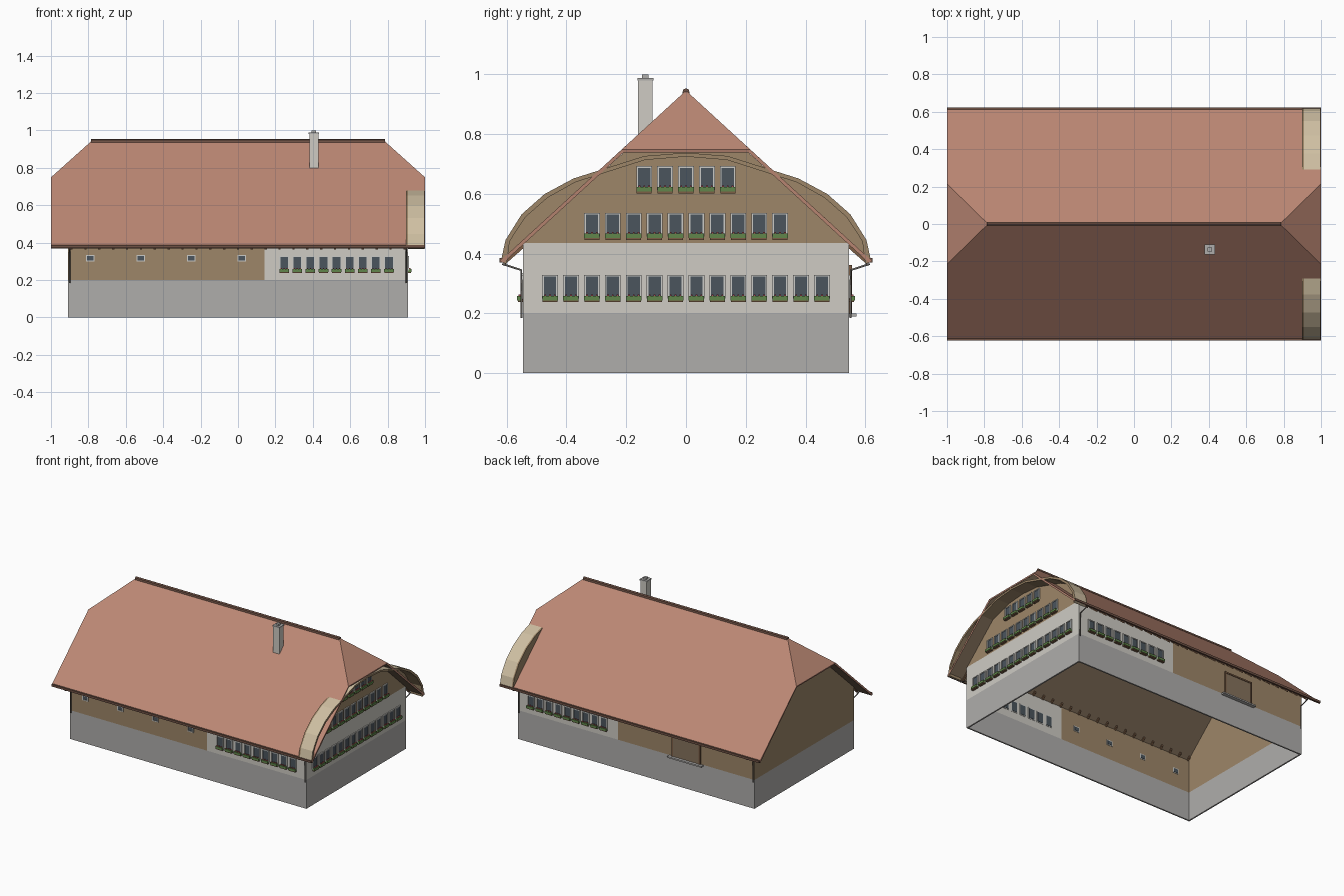
import bpy, bmesh
from mathutils import Matrix, Vector

if "Cube" in bpy.data.objects:
    bpy.data.objects.remove(bpy.data.objects["Cube"])

WX, WY = 0.908, 0.546          # outer wall half sizes
COL = {
    "concrete": (0.43, 0.42, 0.41), "plaster": (0.62, 0.60, 0.55), "wood": (0.34, 0.24, 0.14),
    "tile": (0.50, 0.245, 0.175), "ridge": (0.16, 0.085, 0.06), "cream": (0.62, 0.52, 0.36),
    "glass": (0.07, 0.09, 0.11), "frame": (0.60, 0.60, 0.57), "planter": (0.20, 0.11, 0.06),
    "leaf": (0.12, 0.24, 0.07), "flower": (0.40, 0.06, 0.08), "metal": (0.12, 0.11, 0.10),
    "lining": (0.24, 0.17, 0.11),
}
MAT = {}
for n, c in COL.items():
    MAT[n] = bpy.data.materials.new(n)
    MAT[n].diffuse_color = (*c, 1)


def finish(name, bm, *mats):
    me = bpy.data.meshes.new(name)
    bm.to_mesh(me)
    bm.free()
    ob = bpy.data.objects.new(name, me)
    for m in mats:
        me.materials.append(MAT[m])
    bpy.context.collection.objects.link(ob)
    return ob


def add_box(bm, x0, x1, y0, y1, z0, z1):
    m = Matrix.Translation(((x0 + x1) / 2, (y0 + y1) / 2, (z0 + z1) / 2))
    m = m @ Matrix.Diagonal((abs(x1 - x0), abs(y1 - y0), abs(z1 - z0), 1))
    bmesh.ops.create_cube(bm, size=1, matrix=m)


def box(name, mat, *ext):
    bm = bmesh.new()
    add_box(bm, *ext)
    return finish(name, bm, mat)


def add_prism(bm, pts, x0, x1):
    """Extrude a (y, z) outline along x."""
    a = [bm.verts.new((x0, y, z)) for y, z in pts]
    b = [bm.verts.new((x1, y, z)) for y, z in pts]
    fs = [bm.faces.new(a), bm.faces.new(b[::-1])]
    for i in range(len(pts)):
        j = (i + 1) % len(pts)
        fs.append(bm.faces.new((a[j], a[i], b[i], b[j])))
    bmesh.ops.recalc_face_normals(bm, faces=fs)


def prism(name, mat, pts, x0, x1):
    bm = bmesh.new()
    add_prism(bm, pts, x0, x1)
    return finish(name, bm, mat)


def mirror_y(half):
    """Right half outline, ordered outside to middle, made symmetric."""
    return half + [(-y, z) for y, z in reversed(half) if y > 1e-6]


# Walls: open-bottomed shell with concrete base, plaster and timber above
T, EAVE = 0.01, 0.43
for s, side in ((-1, "front"), (1, "back")):
    y0, y1 = s * WY, s * (WY - T)
    box(side + "_base", "concrete", -WX, WX, y0, y1, 0, 0.2)
    box(side + "_timber_wall", "wood", -WX, 0.142, y0, y1, 0.2, EAVE)
    box(side + "_plaster_wall", "plaster", 0.142, WX, y0, y1, 0.2, EAVE)
for s, side in ((-1, "left"), (1, "right")):
    box(side + "_base", "concrete", s * (WX - T), s * WX, -WY, WY, 0, 0.2)
box("right_plaster_wall", "plaster", WX - T, WX, -WY, WY, 0.2, 0.436)
prism("left_gable", "wood", mirror_y([(WY, 0.2), (WY, 0.43), (0.125, 0.815)]), -WX, -WX + T)

# Curved arch under the right gable overhang
OUTER = [(0.62, 0.372), (0.604, 0.446), (0.55, 0.532), (0.473, 0.60), (0.376, 0.652),
         (0.275, 0.684), (0.14, 0.727), (0, 0.738)]
INNER = [(0.600, 0.366), (0.590, 0.442), (0.538, 0.522), (0.464, 0.587), (0.371, 0.639),
         (0.271, 0.690 - 0.019), (0.137, 0.714), (0, 0.725)]
prism("right_gable", "wood", mirror_y([(WY, 0.436)] + OUTER), WX - T, WX)
bm = bmesh.new()
add_prism(bm, mirror_y(OUTER) + mirror_y(INNER)[::-1], WX, 0.998)
bm.normal_update()
for f in bm.faces:
    out = f.calc_center_median() - Vector((0.95, 0, 0.3))
    out.x = 0
    f.material_index = int(abs(f.normal.x) < 0.5 and f.normal.dot(out) > 0.05)
finish("gable_arch", bm, "wood", "cream")

# Half-hipped roof with timber lining
bm = bmesh.new()
E = {(a, b): bm.verts.new((a, b * 0.62, 0.378)) for a in (-1, 1) for b in (-1, 1)}
H = {(a, b): bm.verts.new((a, b * 0.215, 0.749)) for a in (-1, 1) for b in (-1, 1)}
R = {a: bm.verts.new((a * 0.78, 0, 0.946)) for a in (-1, 1)}
for s in (-1, 1):
    bm.faces.new((E[-1, s], E[1, s], H[1, s], R[1], R[-1], H[-1, s]))
    bm.faces.new((H[s, -1], H[s, 1], R[s]))
bm.normal_update()
for f in bm.faces:
    if f.normal.z < 0:
        f.normal_flip()
roof = finish("roof", bm, "tile", "lining")
sol = roof.modifiers.new("thickness", "SOLIDIFY")
sol.thickness, sol.offset, sol.material_offset = 0.012, -1, 1
prism("ridge_cap", "ridge", mirror_y([(0.012, 0.936), (0.010, 0.949), (0, 0.954)]), -0.785, 0.785)

# Rafter tails, gutters and downpipes
bm = bmesh.new()
for i in range(25):
    x = -0.89 + i * 1.78 / 24
    for s in (-1, 1):
        tail = [(0.52, 0.457), (0.608, 0.376), (0.608, 0.362), (0.52, 0.440)]
        add_prism(bm, [(s * y, z) for y, z in tail], x - 0.006, x + 0.006)
finish("rafter_tails", bm, "planter")


def pipe(name, pts, r):
    cu = bpy.data.curves.new(name, "CURVE")
    cu.dimensions, cu.bevel_depth, cu.bevel_resolution, cu.use_fill_caps = "3D", r, 1, True
    sp = cu.splines.new("POLY")
    sp.points.add(len(pts) - 1)
    for p, co in zip(sp.points, pts):
        p.co = (*co, 1)
    cu.materials.append(MAT["metal"])
    bpy.context.collection.objects.link(bpy.data.objects.new(name, cu))


for s, side in ((-1, "front"), (1, "back")):
    box(side + "_gutter", "ridge", -0.999, 0.999, s * 0.612, s * 0.624, 0.371, 0.386)
    for a, end in ((-1, "left"), (1, "right")):
        x = a * 0.9
        pipe(f"{side}_{end}_downpipe", [(x, s * 0.615, 0.366), (x, s * 0.551, 0.345),
                                        (x, s * 0.551, 0.185)], 0.004)

# Windows with planters, gathered into one mesh per part
parts = {k: bmesh.new() for k in ("frame", "glass", "planter", "leaf", "flower")}


def wall_box(kind, side, u0, u1, d0, d1, z0, z1):
    """Box at u along the wall, d outward from it."""
    if side == "right":
        add_box(parts[kind], WX + d0, WX + d1, u0, u1, z0, z1)
    else:
        s = -1 if side == "front" else 1
        add_box(parts[kind], u0, u1, s * (WY + d0), s * (WY + d1), z0, z1)


def window(side, u, z0, z1, w, bar):
    h = w / 2
    wall_box("glass", side, u - h + bar, u + h - bar, -0.014, 0.003, z0 + bar, z1 - bar)
    for a, b in ((u - h, u - h + bar), (u + h - bar, u + h)):
        wall_box("frame", side, a, b, -0.012, 0.007, z0, z1)
    for a, b in ((z0, z0 + bar), (z1 - bar, z1)):
        wall_box("frame", side, u - h + bar, u + h - bar, -0.012, 0.007, a, b)


def planted_window(side, u, z):
    window(side, u, z + 0.012, z + 0.091, 0.053, 0.006)
    wall_box("planter", side, u - 0.025, u + 0.025, 0, 0.016, z, z + 0.010)
    wall_box("leaf", side, u - 0.026, u + 0.026, 0.001, 0.019, z + 0.006, z + 0.021)
    for k in (-1, 0, 1):
        c = u + k * 0.016
        wall_box("flower", side, c - 0.003, c + 0.003, 0.007, 0.015, z + 0.019, z + 0.026)


for i in range(9):
    for side in ("front", "back"):
        planted_window(side, 0.247 + 0.07 * i, 0.238)
for count, z in ((14, 0.238), (10, 0.446), (5, 0.602)):
    for i in range(count):
        planted_window("right", 0.07 * (i - (count - 1) / 2), z)
for i in range(4):
    window("front", -0.79 + 0.27 * i, 0.298, 0.335, 0.045, 0.006)
for k, name in zip(parts, ("window_frames", "window_panes", "planters", "plants", "flowers")):
    finish(name, parts[k], k)

# Barn door with rails and loading ledge on the back
box("barn_door", "lining", -0.49, -0.285, WY, WY + 0.006, 0.2, 0.355)
for n, (a, b, c, d) in {"left_post": (-0.497, -0.487, 0.2, 0.36), "right_post": (-0.288, -0.278, 0.2, 0.36),
                        "top_rail": (-0.497, -0.278, 0.353, 0.363)}.items():
    box("door_" + n, "planter", a, b, WY, WY + 0.01, c, d)
box("loading_ledge", "concrete", -0.515, -0.255, WY, 0.571, 0.190, 0.200)

# Chimney
box("chimney", "plaster", 0.381, 0.430, -0.160, -0.112, 0.79, 0.984)
box("chimney_rim", "concrete", 0.378, 0.433, -0.163, -0.109, 0.980, 0.988)
box("chimney_pot", "concrete", 0.394, 0.417, -0.148, -0.125, 0.988, 1.0)

for m in bpy.data.materials:
    if m.users and not m.is_grease_pencil:
        m.use_nodes = True
        m.node_tree.nodes["Principled BSDF"].inputs["Base Color"].default_value = m.diffuse_color
